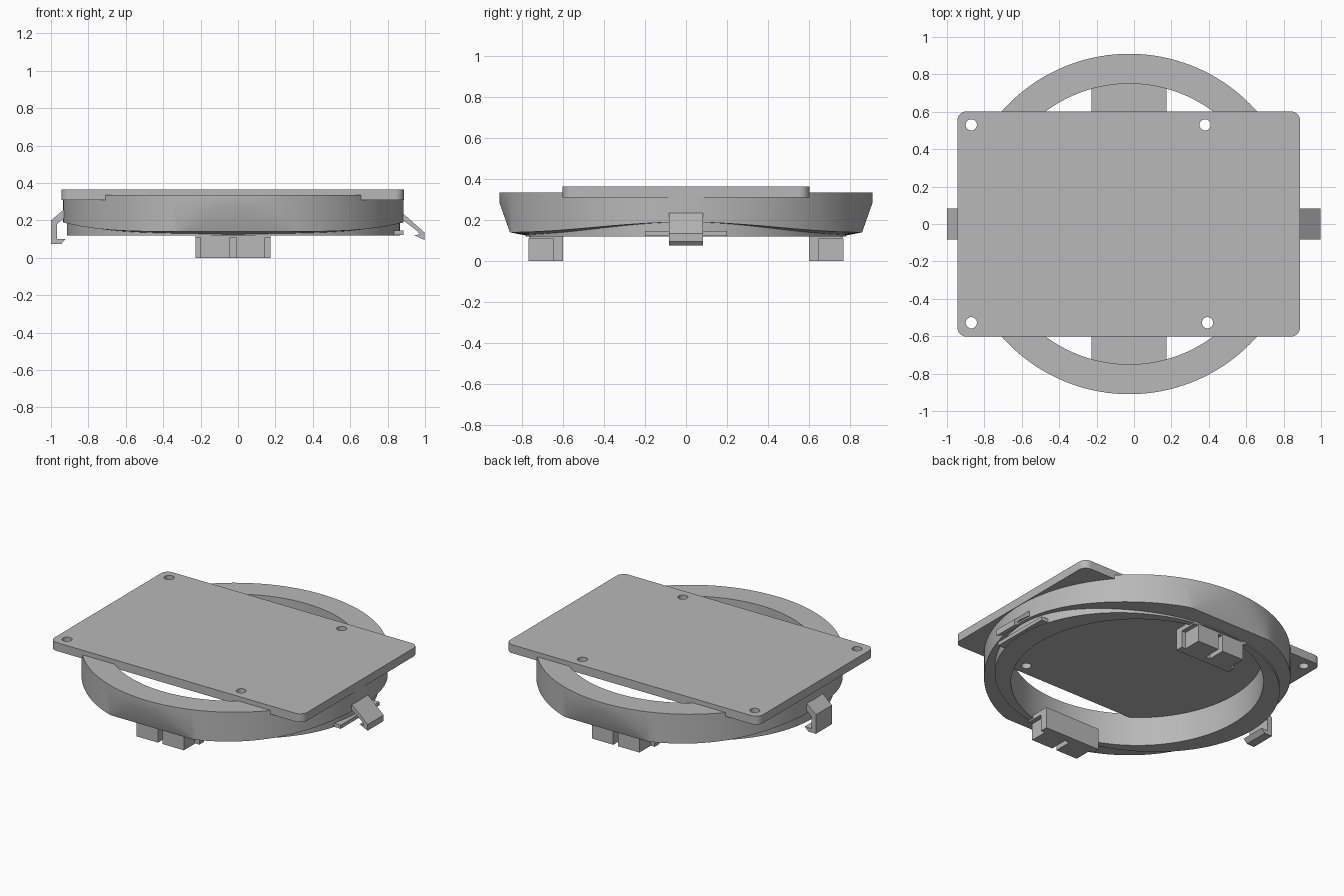
import bpy, bmesh, math

if "Cube" in bpy.data.objects:
    bpy.data.objects.remove(bpy.data.objects["Cube"])

grey = bpy.data.materials.new("plain_grey")
grey.use_nodes = True
colour = (0.48, 0.48, 0.48, 1)
grey.diffuse_color = colour
grey.node_tree.nodes["Principled BSDF"].inputs["Base Color"].default_value = colour

CX = -0.025            # ring centre
R_OUT, R_IN = 0.91, 0.75


def finish(name, bm, smooth=False):
    bmesh.ops.remove_doubles(bm, verts=bm.verts, dist=0.0001)
    bmesh.ops.recalc_face_normals(bm, faces=bm.faces)
    mesh = bpy.data.meshes.new(name)
    bm.to_mesh(mesh)
    bm.free()
    mesh.materials.append(grey)
    obj = bpy.data.objects.new(name, mesh)
    bpy.context.collection.objects.link(obj)
    if smooth:
        bpy.ops.object.select_all(action="DESELECT")
        obj.select_set(True)
        bpy.context.view_layer.objects.active = obj
        bpy.ops.object.shade_smooth_by_angle(angle=math.radians(25))
    return obj


def prism(name, outline, offset, smooth=False):
    """Extrude a closed list of 3D points along an offset."""
    bm = bmesh.new()
    face = bm.faces.new([bm.verts.new(p) for p in outline])
    new = bmesh.ops.extrude_face_region(bm, geom=[face])["geom"]
    verts = [g for g in new if isinstance(g, bmesh.types.BMVert)]
    bmesh.ops.translate(bm, verts=verts, vec=offset)
    return finish(name, bm, smooth)


def box(name, x0, x1, y0, y1, z0, z1):
    pts = [(x0, y0, z0), (x1, y0, z0), (x1, y1, z0), (x0, y1, z0)]
    return prism(name, pts, (0, 0, z1 - z0))


def ring_section(t):
    """Radius and height points of the ring cross-section at angle t."""
    c, s = abs(math.cos(t)), abs(math.sin(t))
    low_r = 1 / math.hypot(c / 0.89, s / 0.78)
    y = R_OUT * s
    if y > 0.859:      # slanted flat at front and back
        wall = (R_OUT, 0.285 + (y - R_OUT) * 2.8)
        edge = (0.859 / s, 0.14)
    else:
        wall = edge = (R_OUT, 0.14 + 0.05 * c ** 5)
    shelf = 0.125 + (edge[1] - 0.125) * c
    return [(R_IN, 0.335), (R_OUT, 0.335), wall, edge,
            (low_r, shelf), (low_r, 0.12), (R_IN, 0.12)]


# Ring with a raised lower edge at the sides
bm = bmesh.new()
steps = 192
loops = []
for i in range(steps):
    t = 2 * math.pi * i / steps
    loops.append([bm.verts.new((CX + r * math.cos(t), r * math.sin(t), z))
                  for r, z in ring_section(t)])
for i, a in enumerate(loops):
    b = loops[(i + 1) % steps]
    for j in range(len(a)):
        k = (j + 1) % len(a)
        bm.faces.new((a[j], b[j], b[k], a[k]))
finish("ring", bm, smooth=True)

# Rounded mounting plate
X0, X1, Y, RAD = -0.945, 0.888, 0.602, 0.05
outline = []
corners = [(X1 - RAD, Y - RAD), (X0 + RAD, Y - RAD),
           (X0 + RAD, RAD - Y), (X1 - RAD, RAD - Y)]
for q, (px, py) in enumerate(corners):
    for i in range(9):
        t = math.pi / 2 * (q + i / 8)
        outline.append((px + RAD * math.cos(t), py + RAD * math.sin(t), 0.31))
plate = prism("plate", outline, (0, 0, 0.055), smooth=True)

# Screw holes
for hx, hy in [(-0.87, 0.53), (0.38, 0.53), (-0.87, -0.528), (0.393, -0.528)]:
    circle = [(hx + 0.03 * math.cos(math.pi * i / 16),
               hy + 0.03 * math.sin(math.pi * i / 16), 0.2) for i in range(32)]
    cutter = prism("hole_cutter", circle, (0, 0, 0.3))
    cutter.hide_render = True
    mod = plate.modifiers.new("hole", "BOOLEAN")
    mod.operation = "DIFFERENCE"
    mod.solver = "EXACT"
    mod.object = cutter
    bpy.context.view_layer.objects.active = plate
    bpy.ops.object.modifier_apply(modifier=mod.name)
    bpy.data.objects.remove(cutter)

# Front and back feet: an inner wall with two blocks in front of it
for side, label in ((-1, "front"), (1, "back")):
    def span(a, b):
        return sorted((side * a, side * b))
    box(label + "_foot_wall", -0.228, 0.175, *span(0.6, 0.65), 0, 0.14)
    box(label + "_foot_top", -0.228, 0.175, *span(0.65, 0.765), 0.11, 0.14)
    for n, (a, b) in enumerate(((-0.2, -0.043), (-0.01, 0.145))):
        box(f"{label}_foot_block_{n + 1}", a, b, *span(0.65, 0.768), 0, 0.11)


def clip(name, profile):
    prism(name, [(x, -0.083, z) for x, z in profile], (0, 0.166, 0))


# Hooked side clips
clip("left_clip", [(0.86, 0.235), (0.885, 0.235), (0.998, 0.135), (0.998, 0.095),
                   (0.94, 0.122), (0.972, 0.125), (0.96, 0.142), (0.885, 0.2),
                   (0.86, 0.2)])
clip("right_clip", [(-0.91, 0.27), (-0.935, 0.255), (-1.0, 0.2), (-1.0, 0.075),
                    (-0.945, 0.075), (-0.92, 0.102), (-0.967, 0.1),
                    (-0.967, 0.18), (-0.935, 0.21), (-0.91, 0.21)])

# Small ledge under the left clip
box("left_ledge", 0.8, 0.885, -0.2, 0.2, 0.122, 0.146)
